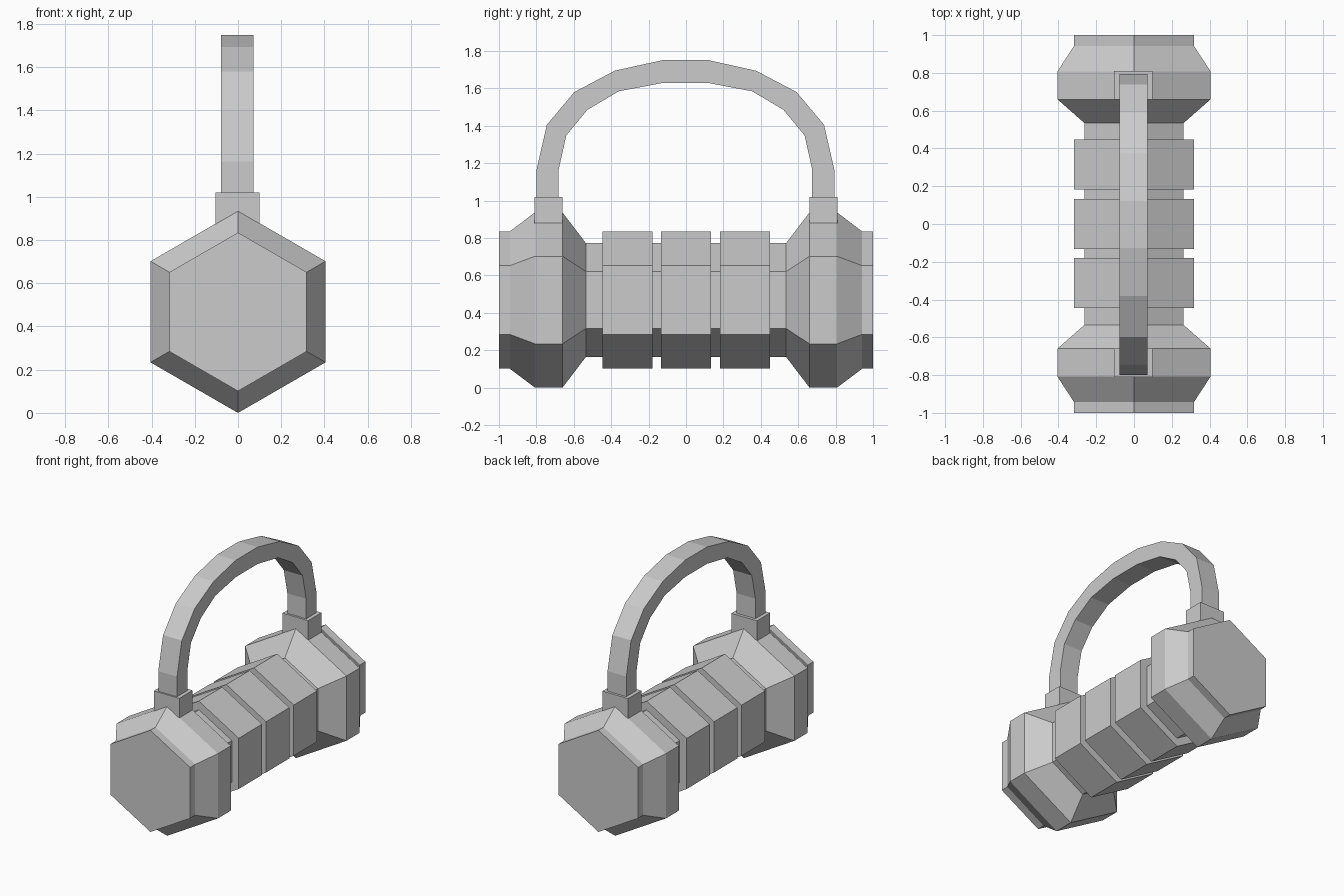
import bpy, bmesh
from math import sin, cos, pi

if "Cube" in bpy.data.objects:
    bpy.data.objects.remove(bpy.data.objects["Cube"])

CENTRE_Z = 0.468
OFF = -0.003  # the handle sits a hair off centre


def finish(name, bm):
    bmesh.ops.recalc_face_normals(bm, faces=bm.faces)
    mesh = bpy.data.meshes.new(name)
    bm.to_mesh(mesh)
    bm.free()
    obj = bpy.data.objects.new(name, mesh)
    bpy.context.collection.objects.link(obj)
    return obj


def loft(name, loops):
    """Skin a list of equal-length vertex loops and cap both ends."""
    bm = bmesh.new()
    rows = [[bm.verts.new(p) for p in loop] for loop in loops]
    n = len(rows[0])
    for a, b in zip(rows, rows[1:]):
        for i in range(n):
            j = (i + 1) % n
            bm.faces.new((a[i], a[j], b[j], b[i]))
    bm.faces.new(rows[0])
    bm.faces.new(rows[-1])
    return finish(name, bm)


def hexagon(y, r):
    return [(r * sin(k * pi / 3), y, CENTRE_Z + r * cos(k * pi / 3)) for k in range(6)]


def hex_bar(name, profile):
    return loft(name, [hexagon(y, r) for y, r in profile])


# Hexagonal core with a bevelled weight at each end
half = [(1.0, 0.367), (0.942, 0.367), (0.808, 0.468), (0.66, 0.468), (0.535, 0.304)]
hex_bar("bar_with_weights", [(-y, r) for y, r in half] + half[::-1])

# Three raised grip bands
for i, y in enumerate((-0.313, 0.0, 0.315)):
    hex_bar(f"grip_band_{i + 1}", [(y - 0.133, 0.367), (y + 0.133, 0.367)])

# Square sockets on top of the weights
for side, label in ((-1, "front"), (1, "back")):
    y0, y1 = sorted((side * 0.66, side * 0.811))
    loft(f"handle_socket_{label}", [
        [(OFF - 0.102, y0, z), (OFF + 0.102, y0, z), (OFF + 0.102, y1, z), (OFF - 0.102, y1, z)]
        for z in (0.75, 1.02)])

# Arched carry handle: (outer y, outer z, inner y, inner z) from foot to crown
arch = [(0.796, 0.95, 0.678, 0.95), (0.796, 1.165, 0.678, 1.165),
        (0.741, 1.405, 0.637, 1.348), (0.594, 1.58, 0.524, 1.485),
        (0.378, 1.694, 0.357, 1.584), (0.125, 1.75, 0.125, 1.628)]
stations = [(-a, b, -c, d) for a, b, c, d in arch] + arch[::-1]
xl, xr = OFF - 0.075, OFF + 0.075
loft("carry_handle", [
    [(xl, oy + OFF, oz), (xr, oy + OFF, oz), (xr, iy + OFF, iz), (xl, iy + OFF, iz)]
    for oy, oz, iy, iz in stations])
